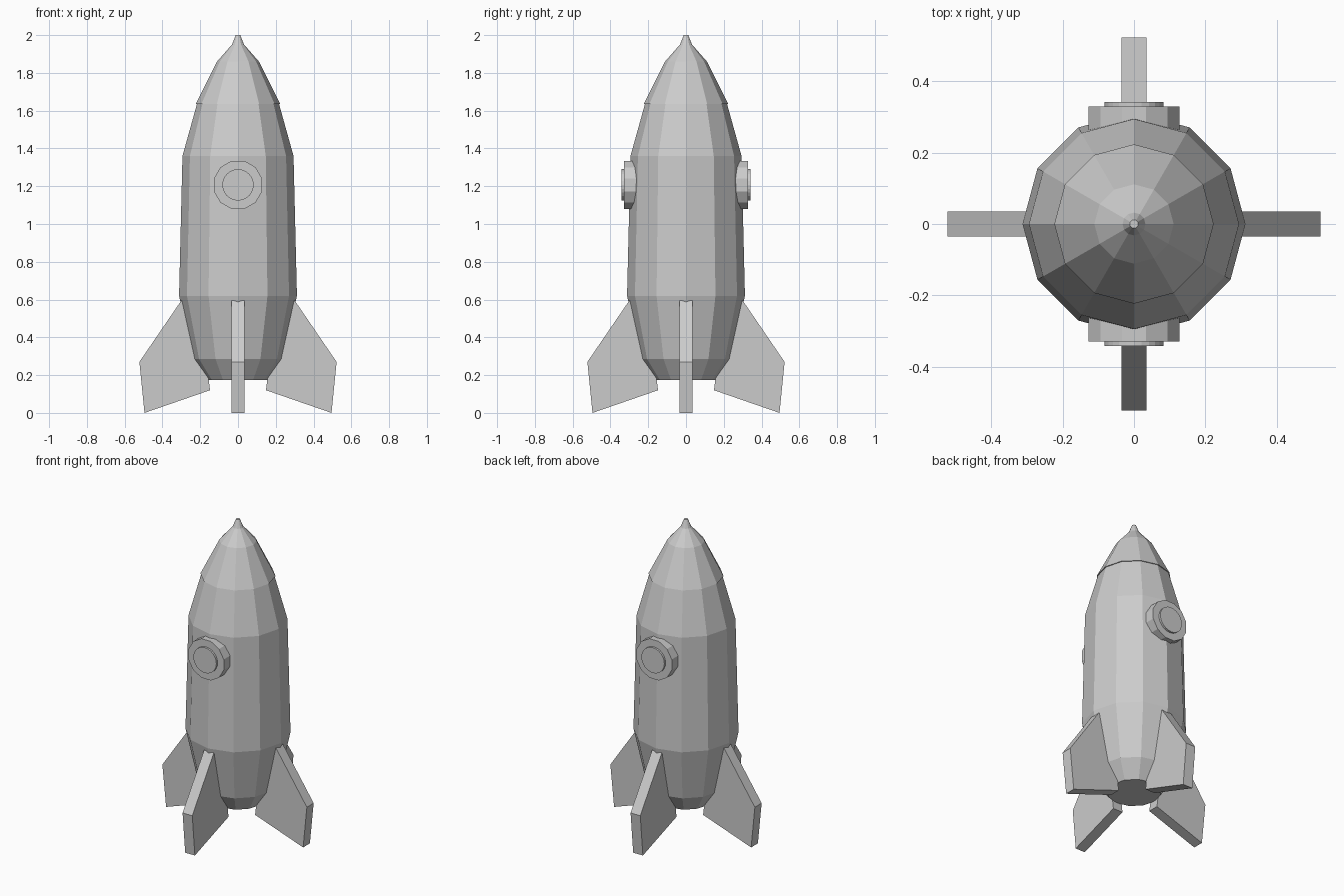
import bpy, bmesh, math
from mathutils import Matrix

cube = bpy.data.objects.get("Cube")
if cube:
    bpy.data.objects.remove(cube, do_unlink=True)

grey = bpy.data.materials.new("light grey")
grey.use_nodes = True
grey.diffuse_color = (0.6, 0.6, 0.6, 1)
grey.node_tree.nodes["Principled BSDF"].inputs["Base Color"].default_value = (0.6, 0.6, 0.6, 1)


def finish(name, bm):
    bmesh.ops.recalc_face_normals(bm, faces=bm.faces)
    mesh = bpy.data.meshes.new(name)
    bm.to_mesh(mesh)
    bm.free()
    mesh.materials.append(grey)
    obj = bpy.data.objects.new(name, mesh)
    bpy.context.collection.objects.link(obj)
    return obj


def lathe(name, profile, sides=12, turn=0.0, matrix=Matrix()):
    """Faceted solid of revolution from (radius, height) pairs, capped at both ends."""
    bm = bmesh.new()
    rings = []
    for r, z in profile:
        angles = [turn + math.tau * i / sides for i in range(sides)]
        rings.append([bm.verts.new((r * math.cos(a), r * math.sin(a), z)) for a in angles])
    for low, high in zip(rings, rings[1:]):
        for i in range(sides):
            j = (i + 1) % sides
            bm.faces.new((low[i], low[j], high[j], high[i]))
    bm.faces.new(rings[0])
    bm.faces.new(rings[-1])
    bm.transform(matrix)
    return finish(name, bm)


def fin(name, outline, thickness, angle):
    """Flat plate in the xz plane, turned about the body axis."""
    bm = bmesh.new()
    face = bm.faces.new([bm.verts.new((x, -thickness / 2, z)) for x, z in outline])
    side = bmesh.ops.extrude_face_region(bm, geom=[face])["geom"]
    bmesh.ops.translate(bm, vec=(0, thickness, 0),
                        verts=[v for v in side if isinstance(v, bmesh.types.BMVert)])
    bm.transform(Matrix.Rotation(angle, 4, "Z"))
    return finish(name, bm)


# Hull and nose
lathe("body", [(0.16, 0.175), (0.238, 0.285), (0.312, 0.62), (0.294, 1.36), (0.216, 1.64)])
lathe("nose_cone", [(0.223, 1.636), (0.111, 1.86), (0.032, 1.95), (0.012, 2.0)])

# Four fins around the tail
fin_outline = [(0.30, 0.595), (0.522, 0.27), (0.495, 0.0), (0.148, 0.12), (0.158, 0.2), (0.22, 0.595)]
for i, place in enumerate(("left", "back", "right", "front")):
    fin(place + "_fin", fin_outline, 0.07, i * math.pi / 2)

# Portholes on the front and the back
for place, turn in (("front", 0), ("back", math.pi)):
    matrix = (Matrix.Translation((0, 0, 1.207)) @ Matrix.Rotation(turn, 4, "Z")
              @ Matrix.Rotation(math.pi / 2, 4, "X"))
    lathe(place + "_porthole_rim", [(0.132, 0.24), (0.132, 0.329)], 12, math.pi / 12, matrix)
    lathe(place + "_porthole_glass", [(0.083, 0.3), (0.083, 0.342)], 24, 0, matrix)
